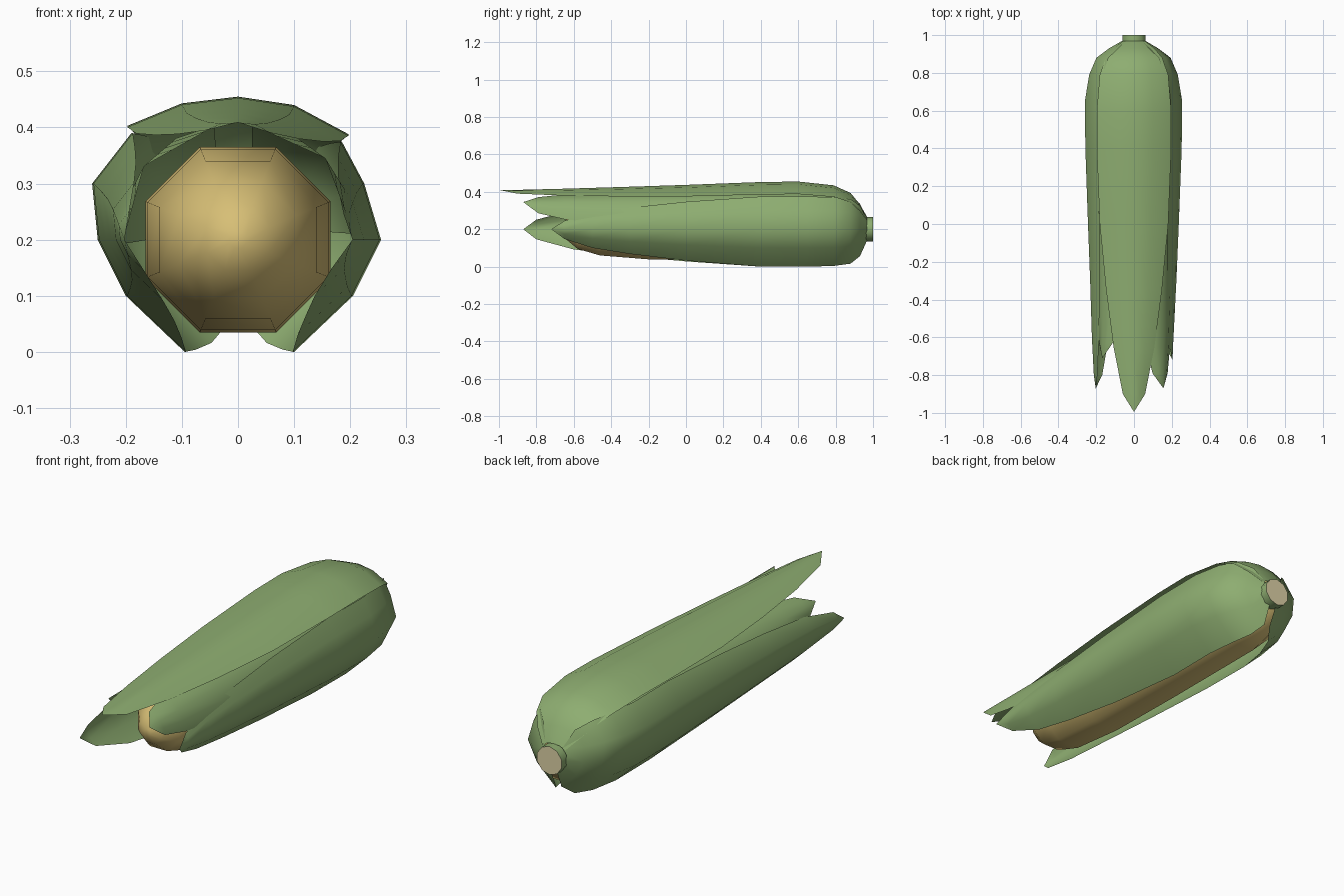
import bpy, math

if "Cube" in bpy.data.objects:
    bpy.data.objects.remove(bpy.data.objects["Cube"])

AXIS_Z = 0.2  # height of the cob's long axis


def material(name, rgb):
    m = bpy.data.materials.new(name)
    m.diffuse_color = (*rgb, 1)
    m.use_nodes = True
    m.node_tree.nodes["Principled BSDF"].inputs["Base Color"].default_value = m.diffuse_color
    return m


GREEN = material("husk green", (0.27, 0.42, 0.165))
YELLOW = material("kernel yellow", (0.68, 0.52, 0.18))
PALE = material("cut stem cream", (0.72, 0.64, 0.38))


def add_object(name, verts, faces, mats, angle=50):
    me = bpy.data.meshes.new(name)
    me.from_pydata(verts, [], faces)
    for m in mats:
        me.materials.append(m)
    ob = bpy.data.objects.new(name, me)
    bpy.context.collection.objects.link(ob)
    bpy.ops.object.select_all(action='DESELECT')
    ob.select_set(True)
    bpy.context.view_layer.objects.active = ob
    bpy.ops.object.mode_set(mode='EDIT')
    bpy.ops.mesh.select_all(action='SELECT')
    bpy.ops.mesh.remove_doubles(threshold=0.0005)
    bpy.ops.mesh.normals_make_consistent(inside=False)
    bpy.ops.object.mode_set(mode='OBJECT')
    bpy.ops.object.shade_smooth_by_angle(angle=math.radians(angle))
    return ob


def lathe(name, profile, sides, mats, angle=50):
    """Turn (y, flat-side radius) pairs around the long axis."""
    verts, faces = [], []
    for y, r in profile:
        r /= math.cos(math.pi / sides)
        for i in range(sides):
            a = 2 * math.pi * (i + 0.5) / sides
            verts.append((r * math.cos(a), y, AXIS_Z + r * math.sin(a)))
    for k in range(len(profile) - 1):
        for i in range(sides):
            j = (i + 1) % sides
            faces.append((k * sides + i, k * sides + j,
                          (k + 1) * sides + j, (k + 1) * sides + i))
    faces.append(tuple(range(sides)))
    faces.append(tuple(range((len(profile) - 1) * sides, len(profile) * sides)))
    return add_object(name, verts, faces, mats, angle)


def leaf(name, section, stations):
    """Sweep a 5-point cupped section; stations are (y, spine scale, width scale)."""
    sx, sz = section[2]
    verts, faces = [], []
    for y, r, w in stations:
        for px, pz in section:
            verts.append((sx * r + (px - sx) * w, y,
                          AXIS_Z + sz * r + (pz - sz) * w))
    for k in range(len(stations) - 1):
        for i in range(4):
            a = k * 5 + i
            faces.append((a, a + 1, a + 6, a + 5))
    return add_object(name, verts, faces, [GREEN])


# cob
lathe("cob", [(-0.66, 0.015), (-0.64, 0.055), (-0.58, 0.105), (-0.46, 0.14),
              (-0.2, 0.161), (0.2, 0.165), (0.75, 0.165), (0.89, 0.14),
              (0.95, 0.07)], 8, [YELLOW], 60)

# stem with pale cut end
stem = lathe("stem", [(0.92, 0.062), (1.0, 0.062)], 10, [GREEN, PALE])
for p in stem.data.polygons:
    p.material_index = 1 if p.normal.y > 0.9 else 0

# outer husk leaves: shared rounded base, separate tapering tips
side_base = [(0.968, 0.25, 0.3), (0.93, 0.5, 0.72), (0.88, 0.76, 0.92),
             (0.79, 0.91, 0.98), (0.65, 1, 1), (0.4, 0.99, 1)]
top_base = [(0.968, 0.26, 0.3), (0.93, 0.52, 0.55), (0.88, 0.76, 0.76),
            (0.79, 0.92, 0.92), (0.6, 1, 1), (0.4, 0.99, 1)]

leaf("top_husk_leaf",
     [(-0.197, 0.203), (-0.1, 0.243), (0, 0.255), (0.1, 0.24), (0.197, 0.188)],
     top_base + [(0, 0.93, 0.92), (-0.35, 0.885, 0.75), (-0.65, 0.85, 0.55),
                 (-0.9, 0.825, 0.3), (-0.995, 0.82, 0)])
leaf("right_husk_leaf",
     [(0.185, 0.175), (0.225, 0.1), (0.255, 0), (0.205, -0.1), (0.1, -0.2)],
     side_base + [(0, 0.93, 0.84), (-0.3, 0.88, 0.66), (-0.5, 0.84, 0.5),
                  (-0.65, 0.81, 0.26), (-0.72, 0.8, 0)])
leaf("left_husk_leaf",
     [(-0.19, 0.19), (-0.26, 0.1), (-0.25, 0), (-0.2, -0.1), (-0.095, -0.2)],
     side_base + [(0, 0.94, 0.86), (-0.3, 0.9, 0.72), (-0.6, 0.87, 0.54),
                  (-0.8, 0.84, 0.27), (-0.87, 0.81, 0)])

# inner husk leaves, on the upper diagonals
for name, deg, tip in (("inner_right_husk_leaf", 43, -0.87),
                       ("inner_left_husk_leaf", 142, -0.71)):
    c, s = math.cos(math.radians(deg)), math.sin(math.radians(deg))
    sec = [(d * c - t * s, d * s + t * c) for d, t in
           ((0.155, -0.14), (0.198, -0.075), (0.213, 0), (0.198, 0.075), (0.155, 0.14))]
    leaf(name, sec, [(0.95, 0.3, 0.3), (0.87, 0.78, 0.7), (0.7, 1, 0.95), (0.3, 1, 1),
                     (tip + 0.5, 1, 0.85), (tip + 0.22, 1, 0.65),
                     (tip + 0.08, 1, 0.42), (tip, 1, 0)])
